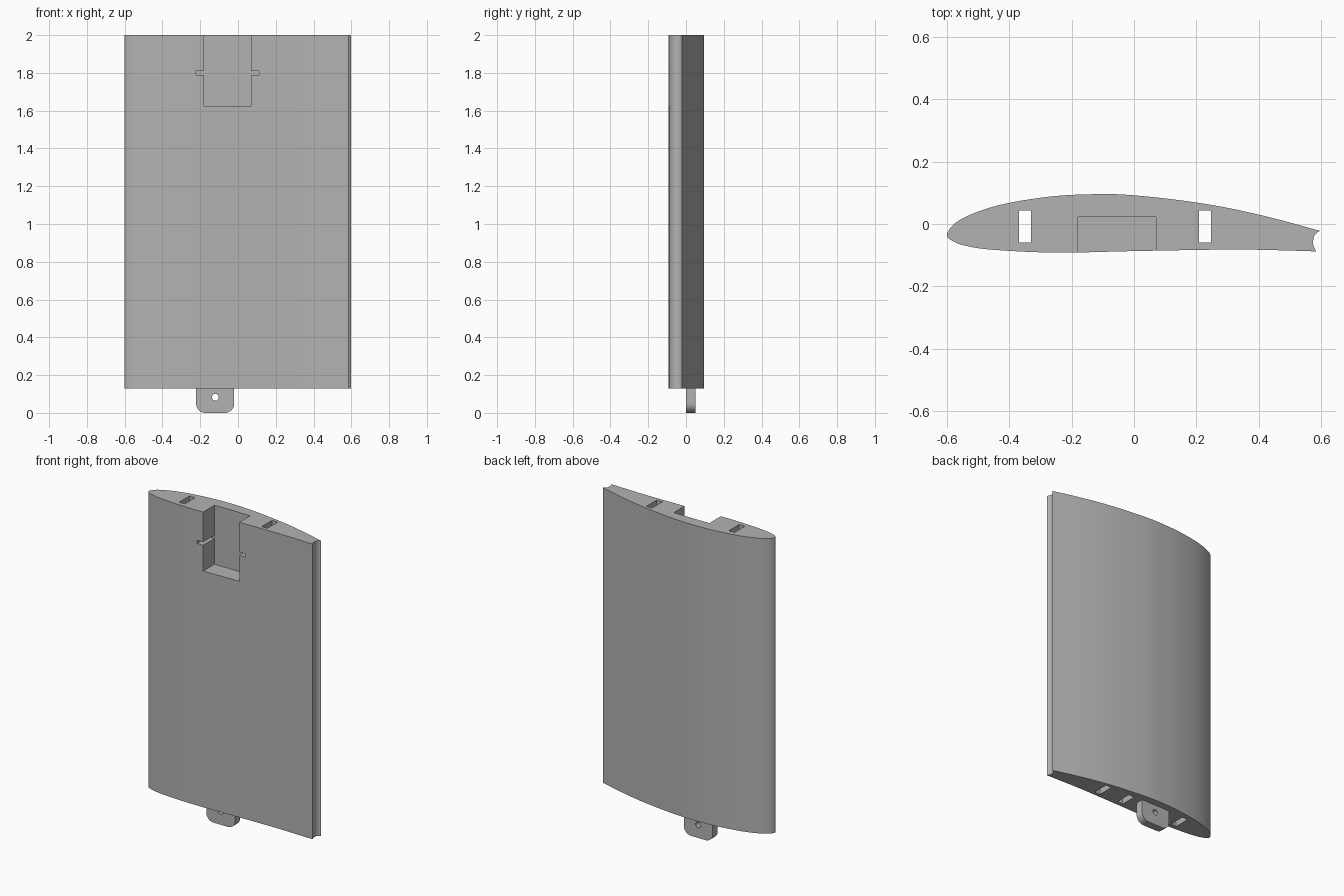
import bpy
import bmesh
import math
from mathutils import Vector

if "Cube" in bpy.data.objects:
    bpy.data.objects.remove(bpy.data.objects["Cube"])

grey = bpy.data.materials.new("plain grey")
grey.use_nodes = True
colour = (0.45, 0.45, 0.45, 1)
grey.diffuse_color = colour
grey.node_tree.nodes["Principled BSDF"].inputs["Base Color"].default_value = colour


def spline(points, steps=6):
    """Smooth curve through the given 2D points."""
    p = [Vector(q) for q in points]
    p = [2 * p[0] - p[1]] + p + [2 * p[-1] - p[-2]]
    out = []
    for a, b, c, d in zip(p, p[1:], p[2:], p[3:]):
        for i in range(steps):
            t = i / steps
            out.append(0.5 * (2 * b + (c - a) * t + (2 * a - 5 * b + 4 * c - d) * t**2
                              + (3 * b - a - 3 * c + d) * t**3))
    return out + [p[-2]]


def prism(name, outline, place, extrusion):
    """Extrude an outline into a closed solid."""
    bm = bmesh.new()
    face = bm.faces.new([bm.verts.new(place(*q)) for q in outline])
    new = bmesh.ops.extrude_face_region(bm, geom=[face], use_keep_orig=True)["geom"]
    bmesh.ops.translate(bm, vec=extrusion,
                        verts=[v for v in new if isinstance(v, bmesh.types.BMVert)])
    bmesh.ops.recalc_face_normals(bm, faces=bm.faces)
    mesh = bpy.data.meshes.new(name)
    bm.to_mesh(mesh)
    bm.free()
    mesh.materials.append(grey)
    obj = bpy.data.objects.new(name, mesh)
    bpy.context.collection.objects.link(obj)
    return obj


def box(name, x0, x1, y0, y1, z0, z1):
    return prism(name, [(x0, y0), (x1, y0), (x1, y1), (x0, y1)],
                 lambda x, y: (x, y, z0), (0, 0, z1 - z0))


def activate(obj):
    bpy.ops.object.select_all(action="DESELECT")
    obj.select_set(True)
    bpy.context.view_layer.objects.active = obj


def cut(obj, cutter):
    cutter.hide_render = True
    activate(obj)
    mod = obj.modifiers.new("cut", "BOOLEAN")
    mod.operation, mod.solver, mod.object = "DIFFERENCE", "EXACT", cutter
    bpy.ops.object.modifier_apply(modifier=mod.name)
    bpy.data.objects.remove(cutter)


def arc(cx, cy, r, start, end, steps=10):
    return [(cx + r * math.cos(math.radians(start + (end - start) * i / steps)),
             cy + r * math.sin(math.radians(start + (end - start) * i / steps)))
            for i in range(steps + 1)]


# Wing panel: aerofoil section with a hollow trailing edge
skin = [(0.597, -0.022), (0.45, 0.018), (0.3, 0.052), (0.15, 0.076), (0, 0.092),
        (-0.1, 0.096), (-0.25, 0.09), (-0.4, 0.068), (-0.5, 0.04), (-0.57, 0.006),
        (-0.6, -0.032), (-0.585, -0.053), (-0.54, -0.07), (-0.45, -0.083),
        (-0.25, -0.092), (0, -0.087), (0.3, -0.082), (0.45, -0.084), (0.585, -0.088)]
hollow = spline([(0.585, -0.088), (0.576, -0.068), (0.576, -0.048),
                 (0.583, -0.032), (0.597, -0.022)])
panel = prism("wing_panel", spline(skin) + hollow[1:-1],
              lambda x, y: (x, y, 0.13), (0, 0, 1.87))

# Spar slots through the full length, and a short socket beside the tab
for x in (-0.35, 0.228):
    cut(panel, box("slot_cutter", x - 0.02, x + 0.02, -0.06, 0.043, 0, 2.1))
cut(panel, box("socket_cutter", 0.035, 0.075, -0.06, 0.043, 0, 0.4))

# Pocket in the front with a narrow notch on each side
cut(panel, box("pocket_cutter", -0.18, 0.07, -0.2, 0.023, 1.626, 2.1))
cut(panel, box("notch_cutter", -0.222, 0.112, -0.2, 0.023, 1.79, 1.81))

# Mounting tab with rounded lower corners and a pin hole
left, right, r = -0.222, -0.02, 0.05
tab_outline = ([(right, 0.13), (left, 0.13)] + arc(left + r, r, r, 180, 270)
               + arc(right - r, r, r, 270, 360))
tab = prism("mounting_tab", tab_outline, lambda x, z: (x, 0, z), (0, 0.05, 0))
cut(tab, prism("hole_cutter", arc(-0.12, 0.083, 0.018, 0, 345, 23),
               lambda x, z: (x, -0.1, z), (0, 0.3, 0)))

for obj in (panel, tab):
    activate(obj)
    bpy.ops.object.shade_smooth_by_angle(angle=math.radians(25))
